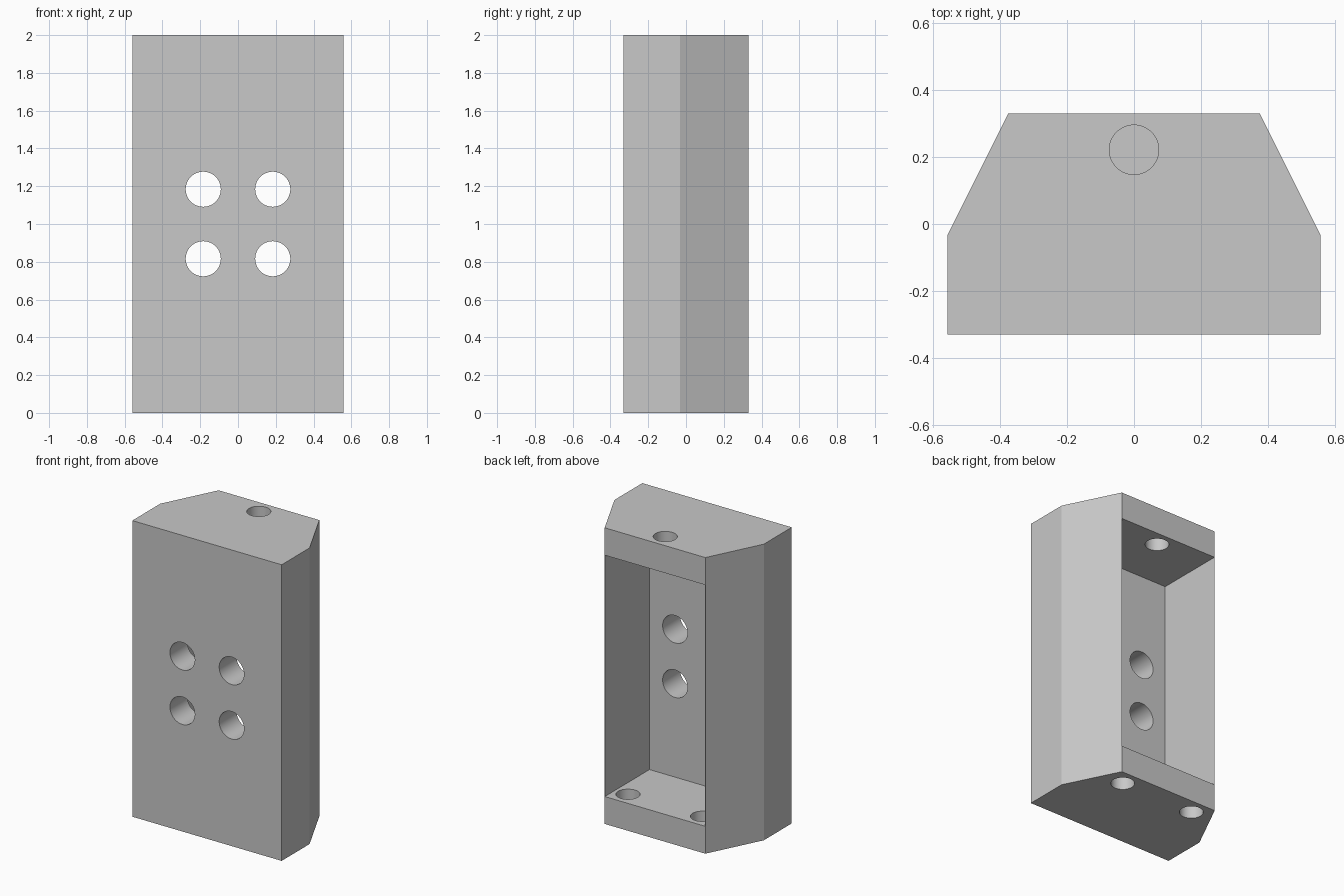
import bpy
import bmesh
import math
from mathutils import Matrix

cube = bpy.data.objects.get("Cube")
if cube:
    bpy.data.objects.remove(cube, do_unlink=True)

HEIGHT = 2.0
WALL = 0.185        # thickness of the front wall and both end plates
BACK = 0.331        # half depth
POCKET = 0.375      # half width of the open pocket

grey = bpy.data.materials.new("plain grey")
grey.use_nodes = True
colour = (0.58, 0.58, 0.58, 1)
grey.diffuse_color = colour
grey.node_tree.nodes["Principled BSDF"].inputs["Base Color"].default_value = colour


def make_object(name, bm):
    bmesh.ops.recalc_face_normals(bm, faces=bm.faces)
    mesh = bpy.data.meshes.new(name)
    bm.to_mesh(mesh)
    bm.free()
    mesh.materials.append(grey)
    obj = bpy.data.objects.new(name, mesh)
    bpy.context.collection.objects.link(obj)
    return obj


def prism(name, outline, bottom, top):
    bm = bmesh.new()
    face = bm.faces.new([bm.verts.new((x, y, bottom)) for x, y in outline])
    result = bmesh.ops.extrude_face_region(bm, geom=[face])
    verts = [v for v in result["geom"] if isinstance(v, bmesh.types.BMVert)]
    bmesh.ops.translate(bm, verts=verts, vec=(0, 0, top - bottom))
    return make_object(name, bm)


def drill(name, centre, radius, length, along_y=False):
    bm = bmesh.new()
    matrix = Matrix.Translation(centre)
    if along_y:
        matrix = matrix @ Matrix.Rotation(math.pi / 2, 4, "X")
    bmesh.ops.create_cone(bm, cap_ends=True, segments=48, radius1=radius,
                          radius2=radius, depth=length, matrix=matrix)
    return make_object(name, bm)


# Housing block with bevelled rear sides
right_half = [(0.558, -BACK), (0.558, -0.033), (0.376, BACK)]
outline = right_half + [(-x, y) for x, y in reversed(right_half)]
housing = prism("housing", outline, 0, HEIGHT)

# Pocket open to the back
front = WALL - BACK
pocket = [(-POCKET, front), (POCKET, front), (POCKET, 0.5), (-POCKET, 0.5)]
cutters = [prism("pocket_cutter", pocket, WALL, HEIGHT - WALL)]

# Four holes through the front wall
for x in (-0.184, 0.184):
    for z in (-0.184, 0.184):
        cutters.append(drill("front_hole_cutter", (x, -0.25, HEIGHT / 2 + z),
                             0.093, 0.4, along_y=True))

# One hole in the top plate, two in the bottom plate
for x, z in ((0, HEIGHT - 0.1), (-0.278, 0.1), (0.278, 0.1)):
    cutters.append(drill("plate_hole_cutter", (x, 0.222, z), 0.074, 0.4))

# Cut the housing and drop the helpers
bpy.ops.object.select_all(action="DESELECT")
housing.select_set(True)
bpy.context.view_layer.objects.active = housing
for cutter in cutters:
    cutter.hide_render = True
    mod = housing.modifiers.new(cutter.name, "BOOLEAN")
    mod.operation = "DIFFERENCE"
    mod.solver = "EXACT"
    mod.object = cutter
    bpy.ops.object.modifier_apply(modifier=mod.name)
    bpy.data.objects.remove(cutter, do_unlink=True)

bpy.ops.object.shade_smooth_by_angle(angle=math.radians(20))
